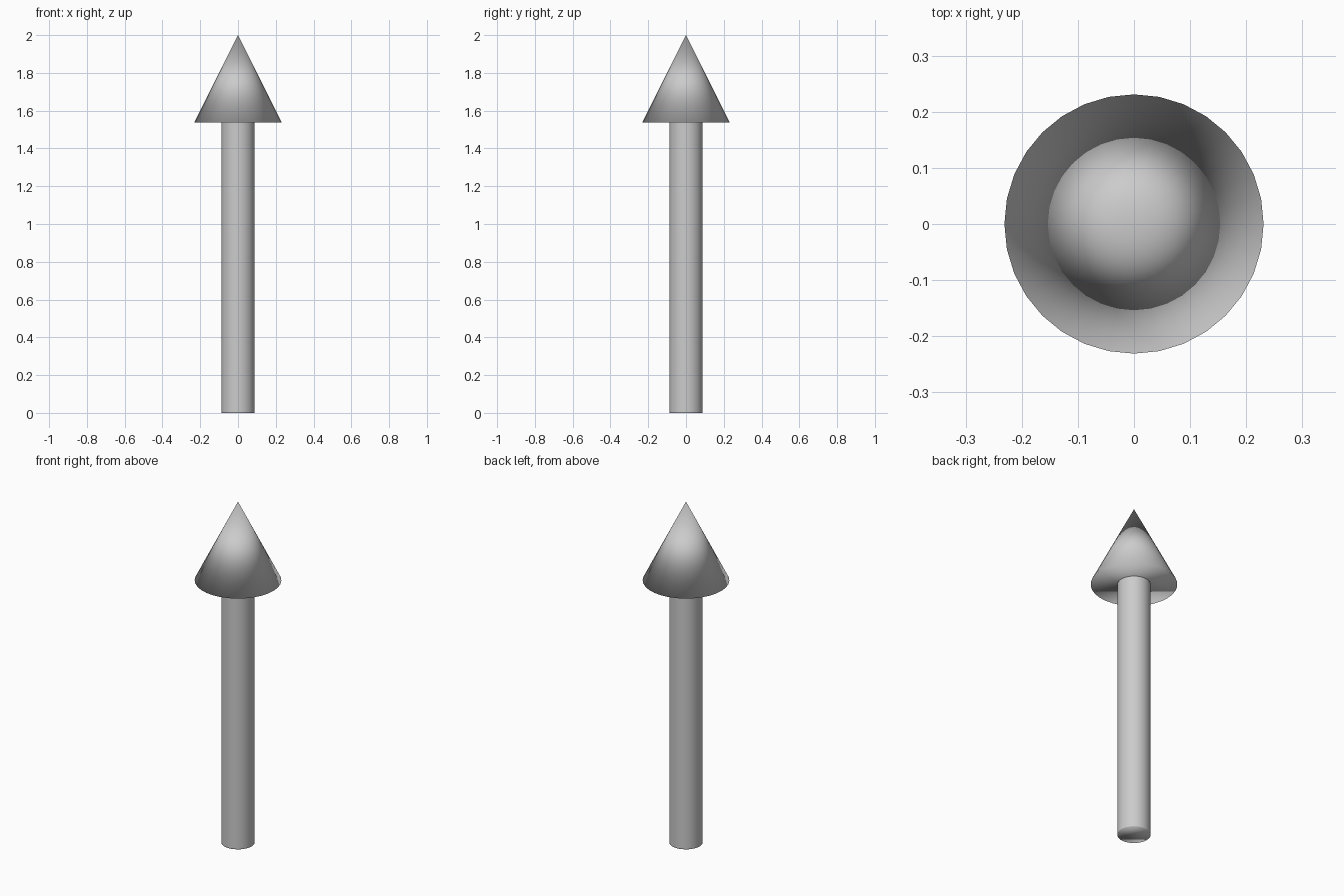
import bpy, bmesh
from math import cos, sin, tau

if "Cube" in bpy.data.objects:
    bpy.data.objects.remove(bpy.data.objects["Cube"])

SIDES = 32
NECK = 1.5385      # height where the shaft meets the head


def lathe(name, profile):
    """Closed smooth solid from (radius, z) rings, bottom to top; radius 0 makes a tip."""
    bm = bmesh.new()
    rings = []
    for r, z in profile:
        n = SIDES if r > 0 else 1
        rings.append([bm.verts.new((r * cos(tau * i / SIDES), r * sin(tau * i / SIDES), z))
                      for i in range(n)])
    for low, high in zip(rings, rings[1:]):
        for i in range(SIDES):
            j = (i + 1) % SIDES
            if len(high) == 1:
                bm.faces.new((low[i], low[j], high[0]))
            else:
                bm.faces.new((low[i], low[j], high[j], high[i]))
    bm.faces.new(rings[0][::-1])
    if len(rings[-1]) > 1:
        bm.faces.new(rings[-1])
    for f in bm.faces:
        f.smooth = True
    mesh = bpy.data.meshes.new(name)
    bm.to_mesh(mesh)
    bm.free()
    obj = bpy.data.objects.new(name, mesh)
    bpy.context.collection.objects.link(obj)
    return obj


# Straight round shaft, with tight support loops at the ends
R = 0.0885
lathe("arrow_shaft", [(R, 0), (R, 0.004), (R, NECK - 0.004), (R, NECK)])

# Conical head
lathe("arrow_head", [(0.231, NECK), (0, 2.0)])
